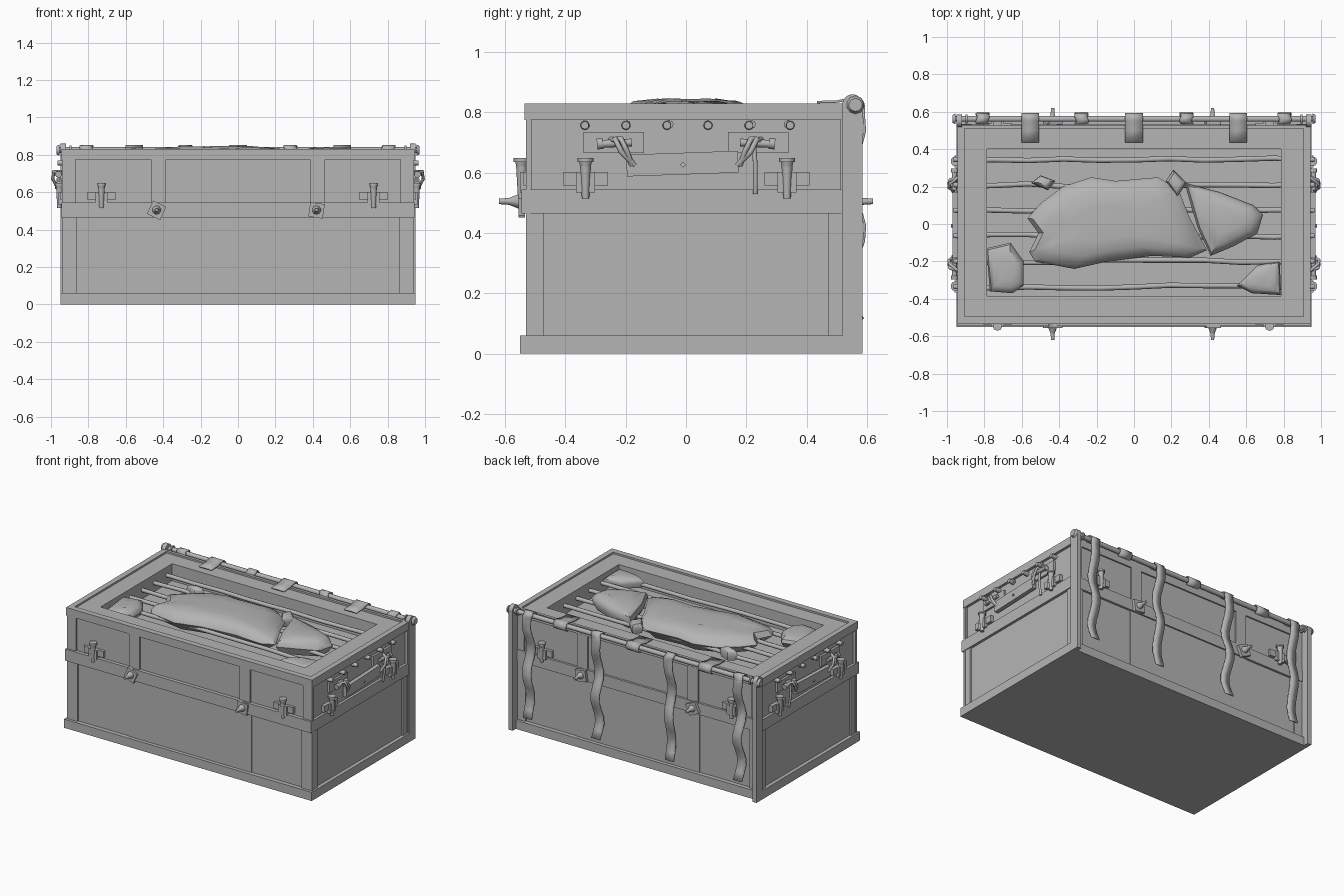
import bpy, bmesh, math, random
from mathutils import Vector, Matrix

random.seed(4)
cube = bpy.data.objects.get("Cube")
if cube:
    bpy.data.objects.remove(cube)

GREY = (0.46, 0.46, 0.46, 1)
mat = bpy.data.materials.new("plain grey")
mat.use_nodes = True
mat.diffuse_color = GREY
mat.node_tree.nodes["Principled BSDF"].inputs["Base Color"].default_value = GREY


def finish(name, bm, smooth=False):
    bmesh.ops.recalc_face_normals(bm, faces=bm.faces[:])
    me = bpy.data.meshes.new(name)
    bm.to_mesh(me)
    bm.free()
    ob = bpy.data.objects.new(name, me)
    bpy.context.collection.objects.link(ob)
    me.materials.append(mat)
    if smooth:
        bpy.ops.object.select_all(action="DESELECT")
        ob.select_set(True)
        bpy.context.view_layer.objects.active = ob
        bpy.ops.object.shade_smooth_by_angle(angle=math.radians(40))
    return ob


def box(name, x0, x1, y0, y1, z0, z1):
    bm = bmesh.new()
    size = Matrix.Diagonal((x1 - x0, y1 - y0, z1 - z0, 1))
    place = Matrix.Translation(((x0 + x1) / 2, (y0 + y1) / 2, (z0 + z1) / 2))
    bmesh.ops.create_cube(bm, size=1, matrix=place @ size)
    return finish(name, bm)


def rod(name, a, b, r0, r1=None, sides=10):
    a, b = Vector(a), Vector(b)
    turn = (b - a).to_track_quat("Z", "Y").to_matrix().to_4x4()
    bm = bmesh.new()
    bmesh.ops.create_cone(bm, cap_ends=True, segments=sides, radius1=r0,
                          radius2=r0 if r1 is None else r1, depth=(b - a).length,
                          matrix=Matrix.Translation((a + b) / 2) @ turn)
    return finish(name, bm, sides > 6)


def tube(name, points, r):
    cu = bpy.data.curves.new(name, "CURVE")
    cu.dimensions = "3D"
    cu.bevel_depth, cu.bevel_resolution, cu.use_fill_caps = r, 2, True
    sp = cu.splines.new("POLY")
    sp.points.add(len(points) - 1)
    for p, co in zip(sp.points, points):
        p.co = (*co, 1)
    cu.materials.append(mat)
    ob = bpy.data.objects.new(name, cu)
    bpy.context.collection.objects.link(ob)


def ring(name, ox, oy0, oy1, ix, iy0, iy1, z0, z1):
    # rectangular frame lying flat
    box(name + "_front", -ox, ox, oy0, iy0, z0, z1)
    box(name + "_back", -ox, ox, iy1, oy1, z0, z1)
    box(name + "_right", -ox, -ix, iy0, iy1, z0, z1)
    box(name + "_left", ix, ox, iy0, iy1, z0, z1)


# Main body and horizontal bands
box("chest_core", -0.925, 0.925, -0.52, 0.52, 0.02, 0.7)
box("base_band", -0.95, 0.95, -0.55, 0.55, 0, 0.06)
box("middle_band", -0.943, 0.943, -0.545, 0.535, 0.465, 0.545)

# Open lid: high outer rim, lower inner frame
ring("lid_rim", 0.943, -0.535, 0.53, 0.905, -0.495, 0.51, 0.775, 0.83)
ring("lid_frame", 0.925, -0.52, 0.52, 0.785, -0.385, 0.4, 0.69, 0.818)

# Raised rails on the front and back
for side, face in (("front", -1), ("back", 1)):
    ya, yb = sorted((face * 0.515, face * 0.531))
    for s in (-1, 1):
        for label, xa, xb, za, zb in (("lower_corner", 0.86, 0.94, 0.06, 0.465),
                                      ("upper_corner", 0.87, 0.94, 0.545, 0.78),
                                      ("upper_post", 0.385, 0.465, 0.545, 0.78)):
            x0, x1 = sorted((s * xa, s * xb))
            box(f"{side}_{label}", x0, x1, ya, yb, za, zb)
    yc, yd = sorted((face * 0.515, face * 0.525))
    box(side + "_lower_middle_panel", -0.47, 0.47, yc, yd, 0.06, 0.465)

# Raised rails on the ends
for s in (-1, 1):
    x0, x1 = sorted((s * 0.92, s * 0.937))
    for y0, y1 in ((-0.53, -0.47), (0.47, 0.53)):
        box("end_lower_rail", x0, x1, y0, y1, 0.06, 0.465)
        y0, y1 = (-0.53, -0.51) if y0 < 0 else (0.51, 0.53)
        box("end_upper_rail", x0, x1, y0, y1, 0.545, 0.78)

# Rear uprights, rounded at the top, with the pole between them
for s in (-1, 1):
    x0, x1 = sorted((s * 0.92, s * 0.95))
    box("rear_upright", x0, x1, 0.518, 0.585, 0, 0.83)
    rod("upright_cap", (x0, 0.552, 0.826), (x1, 0.552, 0.826), 0.034, sides=16)
    rod("pole_collar", (s * 0.955, 0.562, 0.825), (s * 0.97, 0.562, 0.825), 0.03, 0.022)
    rod("pole_collar", (s * 0.89, 0.562, 0.825), (s * 0.90, 0.562, 0.825), 0.026)
rod("rear_pole", (-0.96, 0.562, 0.825), (0.96, 0.562, 0.825), 0.016)

# Crooked bars across the opening, with their end pins
for i in range(6):
    y = -0.335 + i * 0.136
    wave = [(-0.94 + k * 0.188, y + random.uniform(-0.009, 0.009), 0.76) for k in range(11)]
    tube("lid_bar", wave, 0.014)
    for s in (-1, 1):
        rod("bar_pin", (s * 0.91, y, 0.757), (s * 0.965, y, 0.757), 0.016, 0.013)


def strap(name, x, width, path, sway=0):
    # flat band swept along a side profile of (y, z) points
    bm = bmesh.new()
    rows = []
    for i, (y, z) in enumerate(path):
        dx = sway * math.sin(i * 1.1 + x * 5)
        rows.append([bm.verts.new((x + dx + k * width / 2, y, z)) for k in (-1, 1)])
    for a, b in zip(rows, rows[1:]):
        bm.faces.new((a[0], a[1], b[1], b[0]))
    ob = finish(name, bm, True)
    mod = ob.modifiers.new("thickness", "SOLIDIFY")
    mod.thickness, mod.offset = 0.008, 0


# Short wide loops onto the lid, long narrow straps down the back
loop = [(0.562 + 0.027 * math.cos(t), 0.821 + 0.027 * math.sin(t))
        for t in [math.pi * (1 - k / 8) for k in range(13)]]
for x in (-0.555, 0, 0.557):
    strap("lid_strap", x, 0.095, [(0.435, 0.834), (0.5, 0.836), (0.54, 0.844)] + loop[3:])
for x in (-0.81, -0.28, 0.28, 0.805):
    hang = [(0.572 + 0.022 * math.sin(k * 0.95 + 0.9), 0.79 - k * 0.052) for k in range(14)]
    strap("hanging_strap", x, 0.066, loop[:9] + hang, 0.005)


def latch(at, out):
    # plate with a tapered peg; out is the facing direction
    at, out = Vector(at), Vector(out)
    side = Vector((abs(out.y), abs(out.x), 0))

    def block(name, half, z0, z1, depth):
        p, q = at - side * half - out * 0.012, at + side * half + out * depth
        box(name, min(p.x, q.x), max(p.x, q.x), min(p.y, q.y), max(p.y, q.y), z0, z1)
    block("latch_plate", 0.075, 0.558, 0.602, 0.012)
    block("latch_keeper", 0.032, 0.535, 0.602, 0.024)
    up = at + out * 0.018
    for name, z0, z1, r0, r1 in (("latch_peg", 0.515, 0.62, 0.012, 0.018),
                                 ("latch_neck", 0.61, 0.64, 0.015, 0.022),
                                 ("latch_head", 0.636, 0.648, 0.026, 0.026)):
        rod(name, (up.x, up.y, z0), (up.x, up.y, z1), r0, r1)


def stud(x, face):
    # tilted square plate with a spike
    bm = bmesh.new()
    place = (Matrix.Translation((x, face * 0.545, 0.503))
             @ Matrix.Rotation(math.radians(25 if x < 0 else 8), 4, "Y")
             @ Matrix.Diagonal((0.078, 0.022, 0.078, 1)))
    bmesh.ops.create_cube(bm, size=1, matrix=place)
    finish("stud_plate", bm)
    rod("stud_base", (x, face * 0.55, 0.505), (x, face * 0.585, 0.505), 0.026, 0.012)
    rod("stud_spike", (x, face * 0.58, 0.505), (x, face * 0.62, 0.505), 0.012, 0.009)


for face in (-1, 1):
    for x in (-0.73, 0.725):
        latch((x, face * 0.527, 0), (0, face, 0))
    for x in (-0.435, 0.42):
        stud(x, face)
    for y in (-0.333, 0.335):
        latch((face * 0.937, y, 0), (face, 0, 0))

# End handles: mounting plates, toggles, ropes and a hanging grip
for s in (-1, 1):
    for e in (-1, 1):
        x0, x1 = sorted((s * 0.92, s * 0.94))
        box("handle_plate", x0, x1, e * 0.24 - 0.1, e * 0.24 + 0.1, 0.665, 0.735)
        rod("handle_toggle", (s * 0.96, e * 0.18, 0.7), (s * 0.96, e * 0.29, 0.695), 0.013)
        rod("toggle_knob", (s * 0.96, e * 0.275, 0.697), (s * 0.96, e * 0.295, 0.695), 0.018)
        for k in (0, 1):
            tube("handle_rope", [(s * 0.94, e * 0.25, 0.7 + k * 0.01),
                                 (s * 0.985, e * (0.235 - k * 0.02), 0.712),
                                 (s * 0.99, e * (0.215 - k * 0.02), 0.67),
                                 (s * 0.965, e * (0.17 + k * 0.01), 0.625)], 0.009)
    tube("loose_cord", [(s * 0.955, 0.225, 0.7), (s * 0.965, 0.23, 0.62),
                        (s * 0.95, 0.23, 0.53)], 0.008)
    bm = bmesh.new()
    place = (Matrix.Translation((s * 0.957, -0.012, 0.63))
             @ Matrix.Rotation(math.radians(2), 4, "X") @ Matrix.Diagonal((0.028, 0.37, 0.072, 1)))
    bmesh.ops.create_cube(bm, size=1, matrix=place)
    finish("handle_grip", bm)
    rod("grip_stud", (s * 0.965, -0.01, 0.627), (s * 0.978, -0.01, 0.627), 0.01, sides=4)


def lump(name, outline, top, low=0.725):
    # soft mound with rings shrinking from the outline to a rounded crown
    n = len(outline)
    cx, cy = (sum(p[i] for p in outline) / n for i in (0, 1))
    bm = bmesh.new()
    rings = []
    for scale, h in ((0.85, 0), (1, 0.45), (0.93, 0.72), (0.72, 0.93), (0.4, 1)):
        rings.append([bm.verts.new((cx + (x - cx) * scale, cy + (y - cy) * scale,
                                    low + (top - low) * h + random.uniform(-0.004, 0.004)))
                      for x, y in outline])
    for a, b in zip(rings, rings[1:]):
        for i in range(n):
            j = (i + 1) % n
            bm.faces.new((a[i], a[j], b[j], b[i]))
    bm.faces.new(rings[0])
    bm.faces.new(rings[-1])
    finish(name, bm, True)


# Large torn bundle and loose scraps resting on the bars
lump("bundle", [(-0.57, 0.03), (-0.5, 0.11), (-0.38, 0.2), (-0.23, 0.25), (-0.1, 0.23),
                (0.13, 0.25), (0.24, 0.18), (0.29, 0.05), (0.39, -0.14), (0.3, -0.18),
                (0.1, -0.17), (-0.14, -0.2), (-0.32, -0.24), (-0.53, -0.2),
                (-0.56, -0.15), (-0.51, -0.05)], 0.843)
lump("bundle_end", [(0.27, 0.22), (0.46, 0.17), (0.64, 0.1), (0.69, 0.05), (0.66, -0.05),
                    (0.53, -0.12), (0.41, -0.17), (0.34, -0.02)], 0.835)
for outline in ([(-0.79, -0.13), (-0.66, -0.1), (-0.59, -0.2), (-0.59, -0.33), (-0.65, -0.37),
                 (-0.77, -0.36)],
                [(0.55, -0.33), (0.66, -0.22), (0.78, -0.2), (0.785, -0.38), (0.63, -0.37)],
                [(-0.55, 0.22), (-0.5, 0.26), (-0.42, 0.23), (-0.46, 0.18)],
                [(0.17, 0.23), (0.21, 0.29), (0.28, 0.22), (0.23, 0.14)]):
    lump("scrap", outline, 0.81, 0.74)
